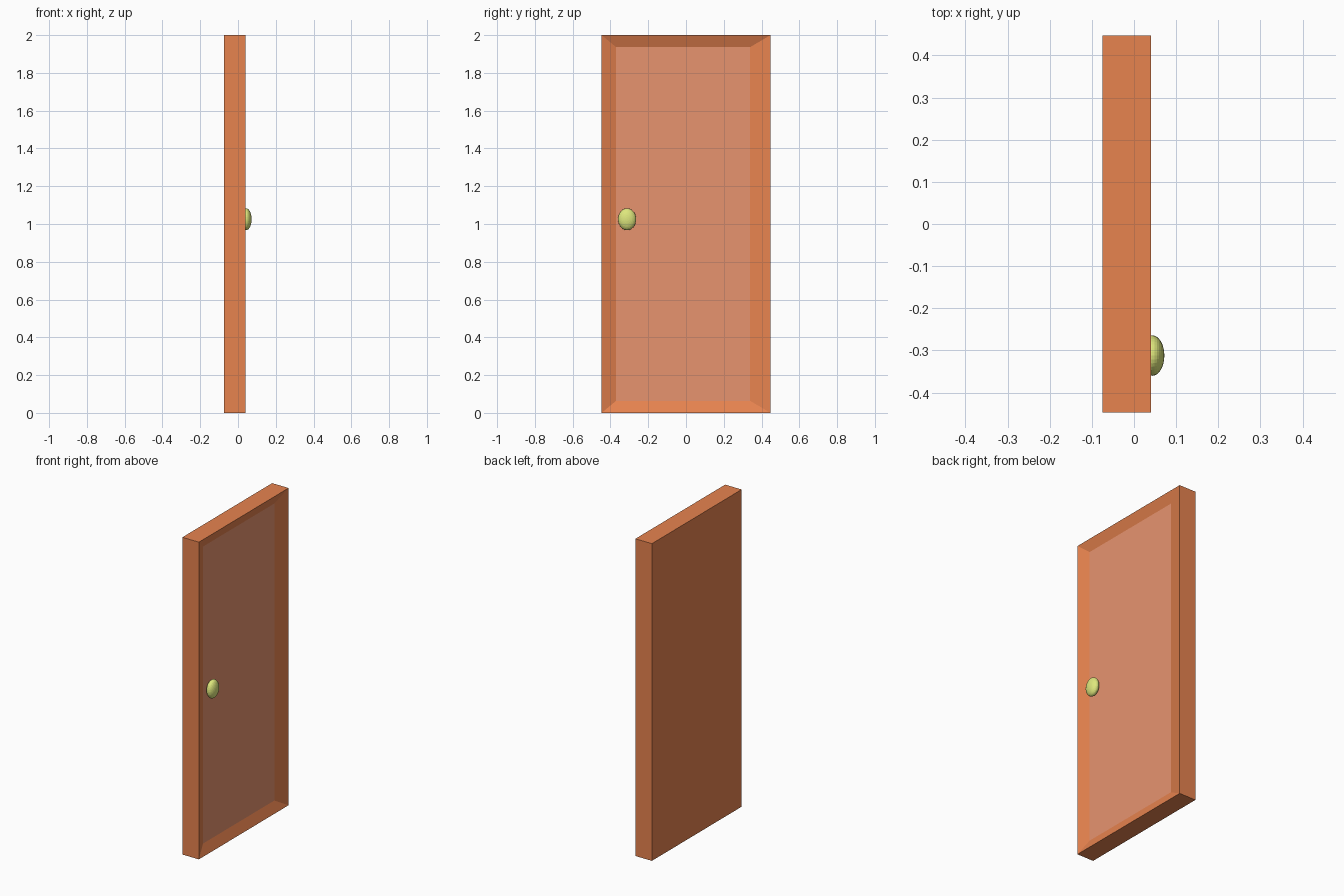
import bpy, bmesh
from math import pi
from mathutils import Matrix, Vector

cube = bpy.data.objects.get("Cube")
if cube:
    bpy.data.objects.remove(cube, do_unlink=True)


def material(name, color):
    mat = bpy.data.materials.new(name)
    mat.use_nodes = True
    mat.diffuse_color = (*color, 1)
    mat.node_tree.nodes["Principled BSDF"].inputs["Base Color"].default_value = (*color, 1)
    return mat


def finish(name, bm, mats):
    mesh = bpy.data.meshes.new(name)
    bm.to_mesh(mesh)
    bm.free()
    for mat in mats:
        mesh.materials.append(mat)
    obj = bpy.data.objects.new(name, mesh)
    bpy.context.collection.objects.link(obj)
    return obj


wood = material("orange wood", (0.8, 0.228, 0.078))
panel_wood = material("pale panel wood", (0.8, 0.293, 0.159))
brass = material("yellow brass", (0.73, 0.8, 0.205))

# Door slab
BACK, FRONT, HALF_WIDTH, HEIGHT = -0.075, 0.04, 0.447, 2.0
RECESS = 0.025
bm = bmesh.new()
bmesh.ops.create_cube(bm, size=1)
bmesh.ops.scale(bm, verts=bm.verts, vec=(FRONT - BACK, 2 * HALF_WIDTH, HEIGHT))
bmesh.ops.translate(bm, verts=bm.verts, vec=((FRONT + BACK) / 2, 0, HEIGHT / 2))

# Recessed panel with shallow sloping borders, slightly off centre
bm.normal_update()
panel = max(bm.faces, key=lambda f: f.normal.x)
bmesh.ops.inset_individual(bm, faces=[panel], thickness=0.09)
for v in panel.verts:
    v.co.x = FRONT - RECESS
    v.co.y = 0.34 if v.co.y > 0 else -0.37
panel.material_index = 1
finish("door", bm, [wood, panel_wood])

# Oval knob, its poles pointing out of the door
bm = bmesh.new()
bmesh.ops.create_uvsphere(bm, u_segments=32, v_segments=16, radius=1)
bmesh.ops.rotate(bm, verts=bm.verts, matrix=Matrix.Rotation(pi / 2, 3, "Y"))
bmesh.ops.scale(bm, verts=bm.verts, vec=(0.029, 0.048, 0.058))
knob = finish("door_knob", bm, [brass])
knob.location = Vector((0.043, -0.312, 1.025))
